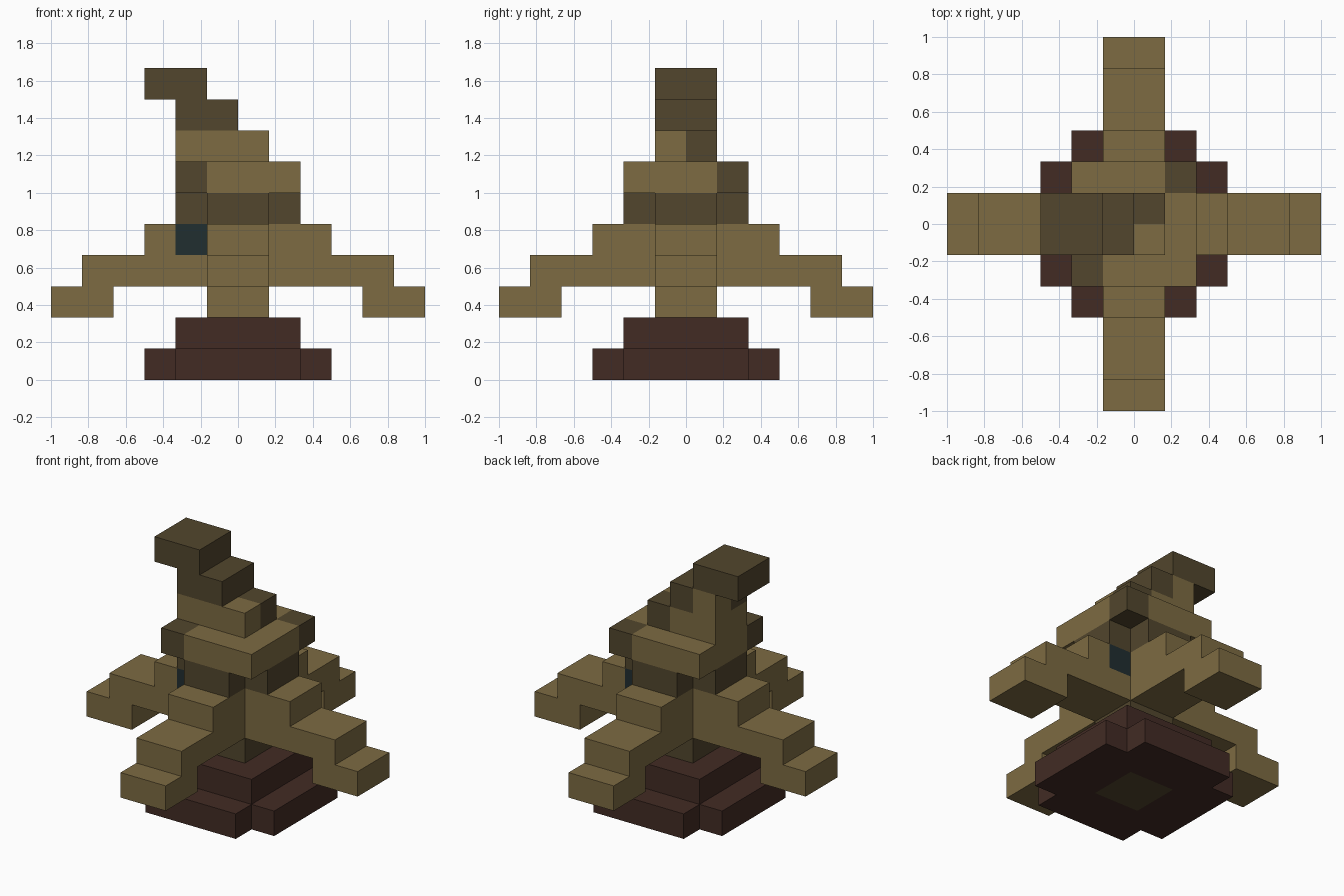
import bpy
import bmesh
from mathutils import Vector

UNIT = 1 / 6  # size of one block

cube = bpy.data.objects.get("Cube")
if cube:
    bpy.data.objects.remove(cube, do_unlink=True)


def linear(channel):
    c = channel / 255
    return c / 12.92 if c <= 0.04045 else ((c + 0.055) / 1.055) ** 2.4


def make_material(name, rgb):
    mat = bpy.data.materials.new(name)
    color = [linear(c) for c in rgb] + [1]
    mat.use_nodes = True
    mat.diffuse_color = color
    bsdf = mat.node_tree.nodes["Principled BSDF"]
    bsdf.inputs["Base Color"].default_value = color
    bsdf.inputs["Roughness"].default_value = 1
    return mat


MATERIALS = {
    "tan": make_material("tan cloth", (125, 107, 66)),
    "olive": make_material("dark olive cloth", (82, 70, 45)),
    "brown": make_material("dark brown wood", (66, 43, 36)),
    "slate": make_material("dark slate blue", (33, 46, 48)),
}

cells = {}  # block position -> (part, colour)


def block(part, color, xs, ys, zs):
    """Fill a box of blocks; later calls repaint earlier ones."""
    for x in range(*xs):
        for y in range(*ys):
            for z in range(*zs):
                cells[x, y, z] = (part, color)


def cross(part, color, long, short, zs):
    """Two boxes crossing at the centre."""
    block(part, color, (-long, long), (-short, short), zs)
    block(part, color, (-short, short), (-long, long), zs)


def square(part, color, half, zs):
    cross(part, color, half, half, zs)


# Stepped base with a post through its middle
cross("base", "brown", 3, 2, (0, 1))
square("base", "brown", 2, (1, 2))
square("post", "olive", 1, (0, 3))

# Drooping brim: four arms, each stepping down to its tip
cross("brim", "tan", 5, 1, (3, 4))
for low, high in ((-6, -4), (4, 6)):
    block("brim", "tan", (low, high), (-1, 1), (2, 3))
    block("brim", "tan", (-1, 1), (low, high), (2, 3))
cross("brim", "tan", 3, 1, (4, 5))
block("brim", "slate", (-2, -1), (-1, 0), (4, 5))
block("brim", "slate", (1, 2), (0, 1), (4, 5))

# Dark band, then the wide crown with two patched corners
cross("band", "olive", 2, 1, (5, 6))
square("crown", "tan", 2, (6, 7))
for corner in (-2, 1):
    side = (corner, corner + 1)
    block("crown", "olive", side, side, (6, 7))

# Narrowing crown and bent tip
block("upper_crown", "tan", (-2, 1), (-1, 1), (7, 8))
block("upper_crown", "olive", (0, 1), (0, 1), (7, 8))
block("tip_neck", "olive", (-2, 0), (-1, 1), (8, 9))
block("tip_neck", "tan", (-2, -1), (0, 1), (8, 9))
block("tip", "olive", (-3, -1), (-1, 1), (9, 10))


def build(part):
    """Skin the exposed sides of one part's blocks."""
    bm = bmesh.new()
    names = list(MATERIALS)
    for pos, (owner, color) in cells.items():
        if owner != part:
            continue
        center = Vector(pos) + Vector((0.5, 0.5, 0.5))
        for axis in range(3):
            for sign in (-1, 1):
                normal = Vector((0, 0, 0))
                normal[axis] = sign
                if tuple(int(c) for c in Vector(pos) + normal) in cells:
                    continue
                u = Vector((0, 0, 0))
                u[(axis + 1) % 3] = 0.5
                v = normal.cross(u)
                mid = center + normal / 2
                corners = (mid - u - v, mid + u - v, mid + u + v, mid - u + v)
                face = bm.faces.new([bm.verts.new(c * UNIT) for c in corners])
                face.material_index = names.index(color)
    bmesh.ops.remove_doubles(bm, verts=bm.verts[:], dist=0.001)
    bmesh.ops.dissolve_limit(bm, angle_limit=0.01, verts=bm.verts[:],
                             edges=bm.edges[:], delimit={"MATERIAL"})
    mesh = bpy.data.meshes.new(part)
    for mat in MATERIALS.values():
        mesh.materials.append(mat)
    bm.to_mesh(mesh)
    bm.free()
    bpy.context.collection.objects.link(bpy.data.objects.new(part, mesh))


for part in dict.fromkeys(owner for owner, color in cells.values()):
    build(part)
